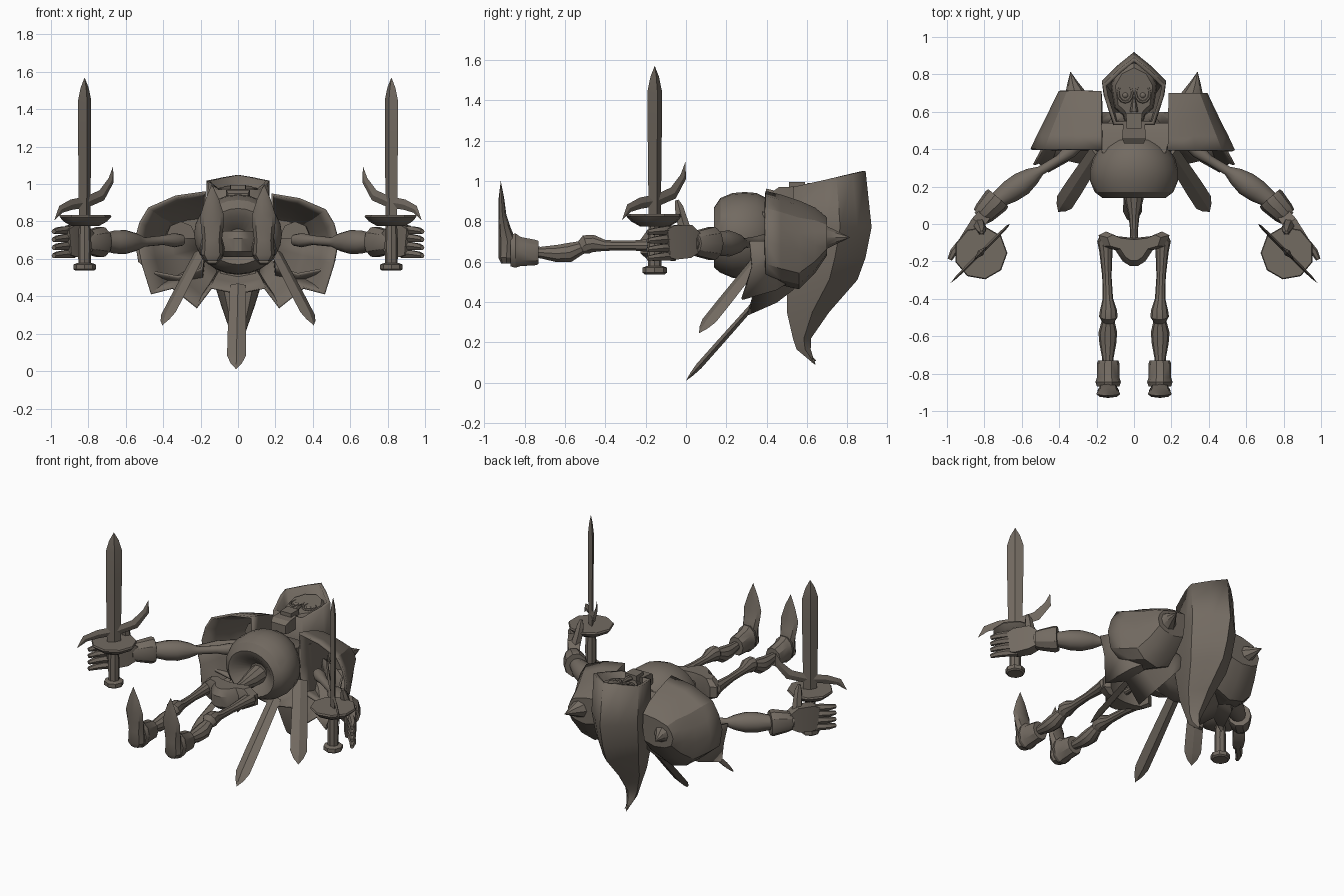
import bpy, bmesh, math
from mathutils import Vector as V

old = bpy.data.objects.get("Cube")
if old:
    bpy.data.objects.remove(old)

stone = bpy.data.materials.new("weathered_brown")
stone.use_nodes = True
COLOR = (0.17, 0.145, 0.12, 1)
stone.diffuse_color = COLOR
next(n for n in stone.node_tree.nodes if n.type == 'BSDF_PRINCIPLED').inputs["Base Color"].default_value = COLOR
made = []


def finish(bm, name, thick=0, mirror=False):
    bmesh.ops.remove_doubles(bm, verts=bm.verts, dist=0.0005)
    if mirror:
        for v in bm.verts:
            v.co.x *= -1
    bmesh.ops.recalc_face_normals(bm, faces=bm.faces)
    me = bpy.data.meshes.new(name)
    bm.to_mesh(me)
    bm.free()
    ob = bpy.data.objects.new(name, me)
    bpy.context.collection.objects.link(ob)
    me.materials.append(stone)
    if thick:
        mod = ob.modifiers.new("thickness", 'SOLIDIFY')
        mod.thickness = thick
        mod.offset = -1
    made.append(ob)
    return ob


def loft(name, rings, closed=True, caps=(True, True), **kw):
    """Skin a list of rings with quads."""
    bm = bmesh.new()
    vs = [[bm.verts.new(p) for p in r] for r in rings]
    n = len(vs[0])
    for a, b in zip(vs, vs[1:]):
        for i in range(n if closed else n - 1):
            j = (i + 1) % n
            bm.faces.new((a[i], a[j], b[j], b[i]))
    for use, r in zip(caps, (vs[0], vs[-1])):
        if use:
            bm.faces.new(r)
    return finish(bm, name, **kw)


def tube(name, pts, side=(0, 0, 1), n=10, axis=None, phase=0, **kw):
    """Sweep along points (x, y, z, width, depth); depth runs along side."""
    P = [V(p[:3]) for p in pts]
    rings = []
    for i, p in enumerate(pts):
        t = V(axis) if axis else P[min(i + 1, len(P) - 1)] - P[max(i - 1, 0)]
        t.normalize()
        d = V(side) - t * t.dot(V(side))
        d.normalize()
        w = t.cross(d)
        rings.append([P[i] + w * p[3] * math.cos(a) + d * p[-1] * math.sin(a)
                      for a in (phase + 2 * math.pi * k / n for k in range(n))])
    return loft(name, rings, **kw)


def blade(name, base, tip, half, thick, side, **kw):
    """Diamond-section blade with a tapering point."""
    b, t = V(base), V(tip)
    pts = [(*b.lerp(t, f), half * w, thick * w) for f, w in ((0, 0.85), (0.6, 1), (0.84, 1), (0.93, 0.6), (1, 0))]
    return tube(name, pts, side, n=4, **kw)


def ball(name, c, r, mirror=False):
    bm = bmesh.new()
    bmesh.ops.create_uvsphere(bm, u_segments=12, v_segments=8, radius=r)
    bmesh.ops.translate(bm, verts=bm.verts, vec=c)
    return finish(bm, name, mirror=mirror)


def mirrored(outline):
    """Complete a half outline whose first point lies on the centre line."""
    return outline + [(-p[0], *p[1:]) for p in outline[:0:-1]]


Q = math.pi / 4

# Rounded hollow chest, shoulder block, spine
tube("chest", [(0, .22, .71, .06, .05), (0, .15, .71, .15, .12), (0, .14, .72, .17, .15), (0, .17, .73, .21, .185),
               (0, .23, .73, .235, .21), (0, .29, .73, .235, .215), (0, .35, .73, .22, .21),
               (0, .41, .73, .18, .18), (0, .45, .73, .13, .14)], n=24, axis=(0, 1, 0))
tube("shoulder_block", [(0, .38, .72, .24, .18), (0, .5, .72, .28, .17), (0, .54, .72, .26, .13)],
     n=4, phase=Q, axis=(0, 1, 0))
tube("spine", [(0, .22, .69, .06), (0, .13, .68, .05), (0, .05, .68, .03), (0, -.04, .68, .02), (0, -.12, .68, .025)])

# Pelvis: winged V outline
wing = mirrored([(0, -.075), (.09, -.065), (.15, -.04), (.19, -.06), (.17, -.12), (.1, -.14), (.06, -.2), (.02, -.225)])
loft("pelvis", [[(x * f, -.11 + (y + .11) * f, z) for x, y in wing]
                for z, f in ((.61, .7), (.64, 1), (.71, 1), (.75, .75))])

# Hood: kite-shaped rings running back into a drooping tail
kite = mirrored([(0, 1), (.5, .82), (1, .6), (.95, .42), (.65, 0)])
levels = [(.89, .53, .168, None), (.92, .53, .172, .77), (.89, .51, .16, .62), (.85, .5, .14, .51),
          (.71, .5, .09, .35), (.62, .53, .045, .22), (.618, .548, .03, .165), (.642, .638, .002, .09)]
rings = []
for back, front, w, z in levels:
    rings.append([(x * w, front + (back - front) * t, .97 + .08 * t if z is None else z) for x, t in kite])
loft("hood", rings, caps=(False, True), thick=.022)

# Skull and jaw
face = mirrored([(0, .87), (.08, .83), (.125, .75), (.115, .68), (.105, .62), (.06, .58), (.045, .53)])
loft("skull", [[(x * f, .7 + (y - .7) * f, z + .1 * (y - .7)) for x, y in face]
               for z, f in ((.7, .8), (.88, 1), (.95, .95), (.975, .8))])
tube("jaw", [(0, .43, .92, .075, .04), (0, .46, .93, .09, .055), (0, .55, .93, .08, .06)], n=4, phase=Q, axis=(0, 1, 0))
tube("upper_teeth", [(0, .51, .96, .055, .05), (0, .59, .96, .06, .05)], n=4, phase=Q, axis=(0, 1, 0))
tube("nose", [(0, .6, .975, .022, .015), (0, .64, .98, .015, .015), (0, .68, .975, .004, .01)], n=6)

# Jagged cape fanning out under the shoulder guards
hem = [(.54, .32, .7), (.515, .33, .57), (.465, .28, .41), (.35, .34, .44), (.22, .31, .335), (.14, .37, .44)]
hem += [(0, .38, .41)] + [(-x, y, z) for x, y, z in hem[::-1]]
cape = [[(x * f, y, .72 + (z - .72) * g) for x, _, z in hem] for y, f, g in ((.6, .42, .45), (.53, .68, .68), (.45, .87, .84))]
loft("cape", cape + [hem], closed=False, caps=(False, False), thick=.012)
blade("middle_hanging_blade", (0, .4, .46), (-.01, 0, .01), .05, .016, (0, -.7, .7))

# Shoulder guard mouth: high beside the neck, sloping down outwards
mouth = [(.18, .22), (.33, .195), (.47, .135), (.515, .06), (.54, -.03), (.52, -.14),
         (.45, -.195), (.32, -.22), (.2, -.18), (.18, 0)]
guard = [[(.19 + (x - .19) * f, y, c + z * g) for x, z in mouth]
         for y, f, c, g in ((.395, 1, .73, 1), (.47, .9, .708, 1.02), (.56, .77, .683, 1),
                            (.64, .66, .705, .74), (.7, .58, .725, .42))]

for tag, m in (("left", False), ("right", True)):
    kw = dict(mirror=m)
    # Eye sockets and eyes
    rim = [(.047 + .038 * math.cos(a), .7 + .048 * math.sin(a), .972, .008) for a in (2 * math.pi * i / 12 for i in range(13))]
    tube(tag + "_eye_rim", rim, n=6, **kw)
    ball(tag + "_eye", (.047, .69, .958), .022, m)

    # Shoulder guard with spike
    loft(tag + "_shoulder_guard", guard, caps=(False, True), thick=.015, **kw)
    tube(tag + "_shoulder_spike", [(.305, .63, .72, .08), (.31, .67, .72, .078), (.313, .69, .72, .06),
                                   (.33, .76, .72, .026), (.34, .815, .72, 0)], n=8, **kw)
    blade(tag + "_hanging_blade", (.2, .38, .64), (.405, .065, .245), .052, .016, (.5, -.45, .6), **kw)

    # Arm, elbow and flared cuff
    tube(tag + "_arm", [(.3, .42, .7, .03), (.34, .39, .7, .038), (.4, .345, .7, .025), (.5, .285, .69, .025),
                        (.545, .255, .69, .048), (.6, .215, .69, .064), (.66, .175, .69, .062), (.74, .12, .69, .042),
                        (.82, .03, .69, .045)], n=12, **kw)
    tube(tag + "_cuff", [(.725, .14, .69, .07, .08), (.738, .125, .69, .075, .085), (.8, .06, .69, .062, .067),
                         (.82, .04, .69, .052, .055)], n=10, **kw)

    # Hand gripping upright: palm, four fingers, thumb
    tube(tag + "_palm", [(.8, .05, .69, .05, .065), (.835, .005, .7, .055, .115), (.89, -.07, .695, .045, .12),
                         (.915, -.1, .69, .035, .1)], n=4, phase=Q, **kw)
    for i in range(4):
        z = .625 + .043 * i
        tube(f"{tag}_finger_{i + 1}", [(.88, -.06, z, .024), (.93, -.11, z, .023), (.965, -.15, z - .004, .02),
                                       (.985, -.19, z - .008, .013)], n=6, **kw)
    tube(tag + "_thumb", [(.83, .0, .74, .035), (.82, -.02, .81, .03), (.815, -.035, .87, .024), (.815, -.045, .905, .01)],
         side=(0, 1, 0), n=6, **kw)

    # Sword: blade set on the diagonal, dished guard, grip, pommel, curved hook
    sx, sy = .82, -.155
    diag = V((.707, -.707, 0))
    flat = (.707, .707, 0)
    up = (0, 0, 1)
    blade(tag + "_sword_blade", (sx, sy, .8), (sx, sy, 1.57), .05, .018, flat, **kw)
    tube(tag + "_sword_guard", [(sx, sy, .775, .075), (sx, sy, .8, .12), (sx, sy, .825, .143), (sx, sy, .835, .138)],
         side=(0, 1, 0), n=9, axis=up, **kw)
    tube(tag + "_sword_grip", [(sx, sy, .55, .033), (sx, sy, .68, .036), (sx, sy, .79, .03)],
         side=(0, 1, 0), n=8, axis=up, **kw)
    tube(tag + "_sword_pommel", [(sx, sy, .537, .05), (sx, sy, .545, .06), (sx, sy, .57, .06), (sx, sy, .578, .04)],
         side=(0, 1, 0), n=8, axis=up, **kw)
    hook = [(-.215, 1.095, 0), (-.2, 1.02, .022), (-.13, .94, .032), (-.02, .905, .03),
            (.1, .89, .028), (.18, .865, .022), (.23, .805, 0)]
    tube(tag + "_sword_hook", [(sx + diag.x * u, sy + diag.y * u, z, w, w * .3) for u, z, w in hook],
         side=flat, n=4, **kw)

    # Leg bones with knee
    tube(tag + "_leg", [(.155, -.06, .68, .025), (.155, -.09, .68, .042), (.15, -.15, .68, .035), (.145, -.28, .68, .025),
                        (.14, -.4, .68, .028), (.137, -.46, .69, .045), (.137, -.495, .685, .05), (.138, -.52, .67, .035),
                        (.14, -.58, .645, .05), (.14, -.64, .64, .045), (.14, -.72, .645, .03), (.14, -.82, .65, .03)], **kw)
    # Boot: flared cuff and upturned pointed foot
    tube(tag + "_boot_cuff", [(.138, -.73, .645, .054, .06), (.138, -.745, .645, .06, .066), (.138, -.82, .65, .06, .076),
                              (.138, -.845, .655, .068, .09), (.138, -.87, .655, .06, .082)], n=10, axis=(0, 1, 0), **kw)
    tube(tag + "_foot", [(.138, -.89, .59, .035, .025), (.138, -.89, .62, .058, .04), (.138, -.885, .7, .052, .045),
                         (.138, -.9, .77, .06, .03), (.138, -.91, .83, .064, .02), (.138, -.915, .92, .036, .013),
                         (.14, -.918, 1.0, 0, 0)], side=(0, 1, 0), n=8, axis=up, **kw)

# Smooth shading with sharp edges kept
bpy.ops.object.select_all(action='DESELECT')
for ob in made:
    ob.select_set(True)
bpy.context.view_layer.objects.active = made[0]
bpy.ops.object.shade_smooth_by_angle(angle=math.radians(32))
